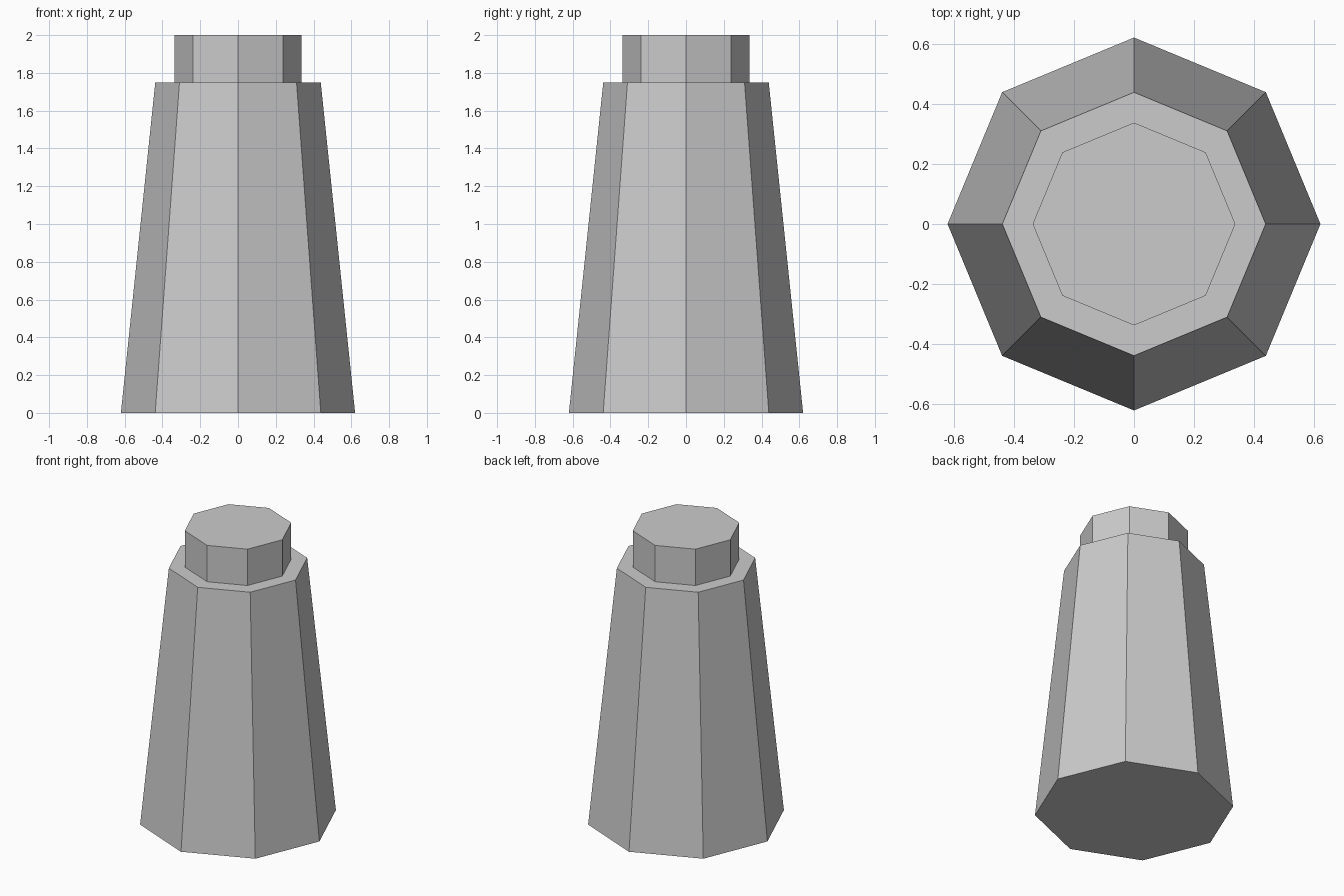
import bpy

if "Cube" in bpy.data.objects:
    bpy.data.objects.remove(bpy.data.objects["Cube"])


def octagon_part(name, r_bottom, r_top, z0, z1):
    """Flat-sided octagonal prism or frustum between two heights."""
    bpy.ops.mesh.primitive_cone_add(
        vertices=8, radius1=r_bottom, radius2=r_top, depth=z1 - z0,
        end_fill_type='NGON', location=(0, 0, (z0 + z1) / 2))
    part = bpy.context.object
    part.name = name
    return part


# Tapered body with a flat shoulder
octagon_part("tapered_body", 0.62, 0.438, 0.0, 1.75)

# Narrower straight cap on top
octagon_part("top_cap", 0.337, 0.337, 1.75, 2.0)
